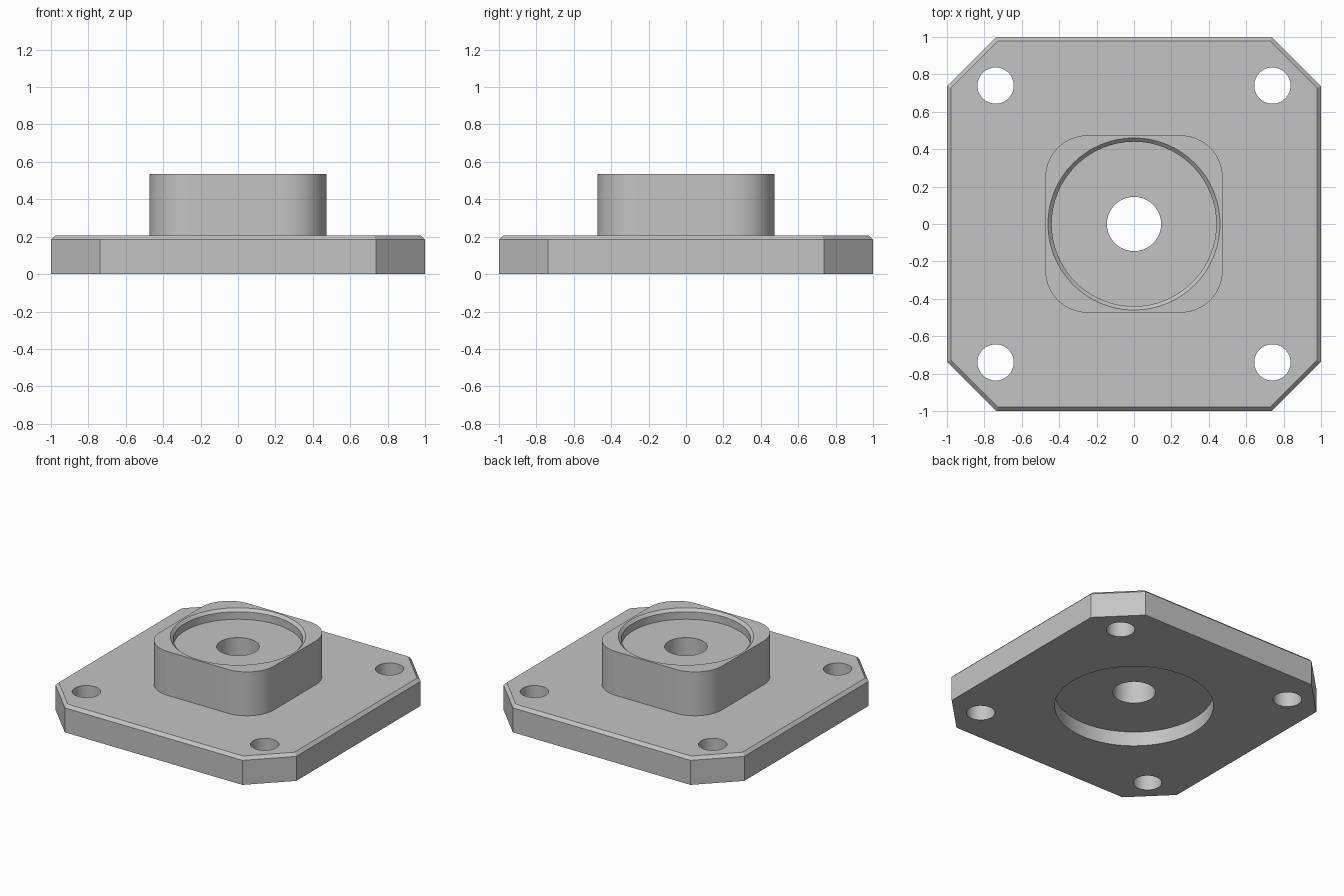
import bpy, bmesh
from math import sin, cos, pi, radians

cube = bpy.data.objects.get("Cube")
if cube:
    bpy.data.objects.remove(cube, do_unlink=True)

grey = bpy.data.materials.new("plain grey")
grey.use_nodes = True
grey.diffuse_color = (0.55, 0.55, 0.55, 1)
grey.node_tree.nodes["Principled BSDF"].inputs["Base Color"].default_value = grey.diffuse_color

HALF, CORNER = 1.0, 0.737
PLATE_TOP, BOSS_TOP, CHAMFER = 0.206, 0.535, 0.022


def stack(name, rings):
    """Solid made by joining equal-sized outlines, each given as (points, z)."""
    bm = bmesh.new()
    loops = [[bm.verts.new((x, y, z)) for x, y in pts] for pts, z in rings]
    for low, high in zip(loops, loops[1:]):
        for i in range(len(low)):
            j = (i + 1) % len(low)
            bm.faces.new((low[i], low[j], high[j], high[i]))
    bm.faces.new(loops[0][::-1])
    bm.faces.new(loops[-1])
    mesh = bpy.data.meshes.new(name)
    bm.to_mesh(mesh)
    bm.free()
    mesh.materials.append(grey)
    ob = bpy.data.objects.new(name, mesh)
    bpy.context.collection.objects.link(ob)
    return ob


def circle(r, x=0, y=0, n=64):
    return [(x + r * cos(2 * pi * i / n), y + r * sin(2 * pi * i / n)) for i in range(n)]


def octagon(h, c):
    pts = [(h, -c), (h, c), (c, h), (-c, h)]
    return pts + [(-h, c), (-h, -c), (-c, -h), (c, -h)]


def rounded_square(h, r, n=16):
    pts = []
    for q, (sx, sy) in enumerate([(1, 1), (-1, 1), (-1, -1), (1, -1)]):
        for i in range(n + 1):
            a = (q + i / n) * pi / 2
            pts.append((sx * (h - r) + r * cos(a), sy * (h - r) + r * sin(a)))
    return pts


def combine(target, other, operation):
    mod = target.modifiers.new(other.name, 'BOOLEAN')
    mod.operation, mod.solver, mod.object = operation, 'EXACT', other
    bpy.context.view_layer.objects.active = target
    bpy.ops.object.modifier_apply(modifier=mod.name)
    bpy.data.objects.remove(other, do_unlink=True)


# Octagonal base plate with a chamfered upper edge
inner = octagon(HALF - CHAMFER, CORNER - CHAMFER * 0.414)
outer = octagon(HALF, CORNER)
plate = stack("flange_plate", [(outer, 0), (outer, PLATE_TOP - CHAMFER), (inner, PLATE_TOP)])

# Raised rounded-square boss
square = rounded_square(0.474, 0.225)
combine(plate, stack("boss", [(square, 0.15), (square, BOSS_TOP)]), 'UNION')

# Round socket in the boss, with a chamfered lip
wall, lip = circle(0.44), circle(0.46)
combine(plate, stack("top_socket", [(wall, BOSS_TOP - 0.076), (wall, BOSS_TOP - 0.02),
                                    (lip, BOSS_TOP), (lip, BOSS_TOP + 0.1)]), 'DIFFERENCE')

# Round recess underneath
under = circle(0.54)
combine(plate, stack("bottom_recess", [(under, -0.1), (under, 0.108)]), 'DIFFERENCE')

# Centre bore and four bolt holes
bore = circle(0.145)
combine(plate, stack("centre_bore", [(bore, -0.2), (bore, 0.8)]), 'DIFFERENCE')
for sx in (-1, 1):
    for sy in (-1, 1):
        hole = circle(0.097, 0.74 * sx, 0.74 * sy, 48)
        combine(plate, stack("bolt_hole", [(hole, -0.2), (hole, 0.5)]), 'DIFFERENCE')

# Smooth round walls, sharp machined edges
bpy.ops.object.select_all(action='DESELECT')
plate.select_set(True)
bpy.context.view_layer.objects.active = plate
bpy.ops.object.shade_smooth_by_angle(angle=radians(25))
